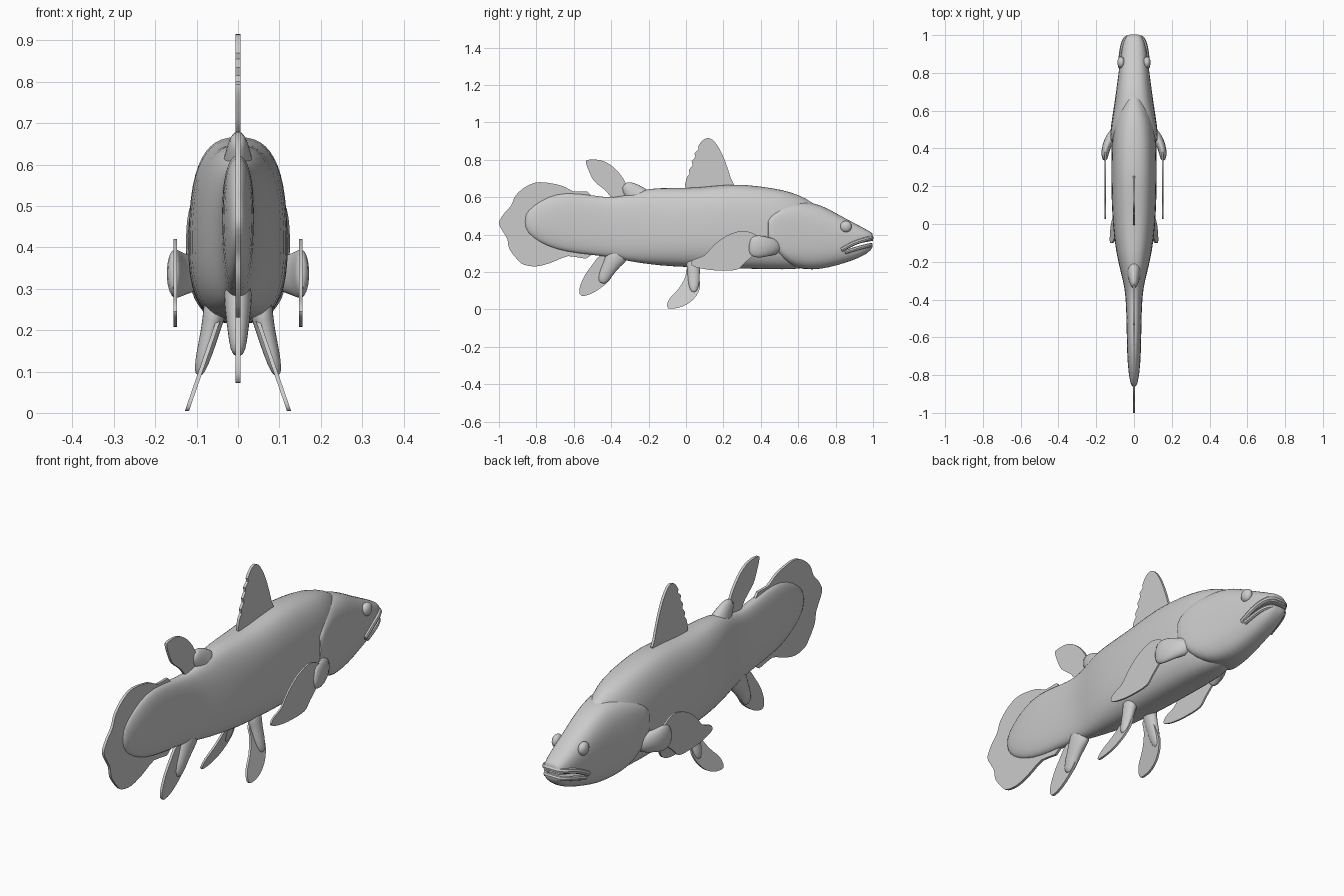
import bpy, bmesh, math
from mathutils import Vector, Matrix

if "Cube" in bpy.data.objects:
    bpy.data.objects.remove(bpy.data.objects["Cube"])


def finish(name, bm, mirror=False, smooth=0):
    bmesh.ops.recalc_face_normals(bm, faces=bm.faces)
    me = bpy.data.meshes.new(name)
    bm.to_mesh(me)
    bm.free()
    ob = bpy.data.objects.new(name, me)
    bpy.context.collection.objects.link(ob)
    if smooth:
        ob.modifiers.new("Subdivision", 'SUBSURF').levels = smooth
    if mirror:
        ob.modifiers.new("Mirror", 'MIRROR').use_mirror_merge = False
    return ob


def loft(name, rings, n=20, straight=False, mirror=False, smooth=1):
    """rings: (x, y, z, radius across path, half width in x, squareness, lower-half widening)"""
    bm = bmesh.new()
    loops = []
    for i, (x, y, z, r, w, p, skew) in enumerate(rings):
        a, b = rings[max(i - 1, 0)], rings[min(i + 1, len(rings) - 1)]
        d = Vector((0, 1, 0)) if straight else Vector((b[0] - a[0], b[1] - a[1], b[2] - a[2])).normalized()
        up = Vector((1, 0, 0)).cross(d).normalized()
        side = d.cross(up)
        loop = []
        for k in range(n):
            t = 2 * math.pi * k / n
            c, s = math.cos(t), math.sin(t)
            c = math.copysign(abs(c) ** (2 / p), c)
            s = math.copysign(abs(s) ** (2 / p), s)
            loop.append(bm.verts.new(Vector((x, y, z)) + side * c * w * (1 - skew * s) + up * s * r))
        loops.append(loop)
    for A, B in zip(loops, loops[1:]):
        for k in range(n):
            bm.faces.new((A[k], A[(k + 1) % n], B[(k + 1) % n], B[k]))
    bm.faces.new(loops[0])
    bm.faces.new(loops[-1])
    return finish(name, bm, mirror, smooth)


def trunk(name, rows):
    """rows: (y, top, bottom, half width, squareness, skew)"""
    return loft(name, [(0, y, (t + b) / 2, (t - b) / 2, w, p, k) for y, t, b, w, p, k in rows],
                24, straight=True)


def fin(name, pts, place=lambda z: 0, t=0.006, mirror=False, steps=3):
    """flat plate from a rounded (y, z) outline; place gives x for each z"""
    n, out = len(pts), []
    for i in range(n):
        p0, p1, p2, p3 = (Vector(pts[(i + j) % n]) for j in (-1, 0, 1, 2))
        for s in range(steps):
            u = s / steps
            out.append(0.5 * (2 * p1 + (p2 - p0) * u + (2 * p0 - 5 * p1 + 4 * p2 - p3) * u * u
                              + (3 * p1 - p0 - 3 * p2 + p3) * u ** 3))
    bm = bmesh.new()
    L = [bm.verts.new((place(z) - t, y, z)) for y, z in out]
    R = [bm.verts.new((place(z) + t, y, z)) for y, z in out]
    bm.faces.new(L)
    bm.faces.new(R)
    for i in range(len(L)):
        j = (i + 1) % len(L)
        bm.faces.new((L[i], L[j], R[j], R[i]))
    return finish(name, bm, mirror)


# Body with the fleshy tail
trunk("body", [
    (-.865, .51, .43, .012, 2, 0), (-.82, .555, .38, .025, 2, 0), (-.74, .605, .335, .034, 2.3, 0),
    (-.64, .63, .305, .038, 2.5, 0), (-.5, .61, .29, .04, 2.6, 0), (-.38, .595, .275, .044, 2.6, 0),
    (-.3, .62, .255, .058, 2.6, 0), (-.2, .65, .24, .085, 2.6, .05), (-.08, .65, .228, .106, 2.6, .06),
    (.08, .652, .222, .118, 2.7, .06), (.24, .675, .218, .121, 2.7, .07), (.4, .66, .214, .12, 2.7, .07),
    (.52, .64, .212, .113, 2.6, .07), (.6, .615, .214, .094, 2.4, .06), (.68, .575, .23, .06, 2, 0),
    (.75, .5, .3, .03, 2, 0)])

# Head with rounded gill covers, mouth cut out
head = trunk("head", [
    (.428, .47, .385, .124, 5, 0), (.45, .51, .35, .127, 5, .02), (.5, .55, .28, .124, 4.5, .04),
    (.56, .573, .23, .116, 3.8, .05), (.63, .58, .211, .105, 3, .05), (.72, .562, .213, .093, 2.8, .04),
    (.81, .51, .235, .081, 2.6, 0), (.9, .462, .264, .07, 2.6, -.03), (.96, .43, .292, .058, 2.6, -.03),
    (.99, .413, .318, .046, 2.6, 0), (1.0, .405, .335, .036, 2.5, 0)])
cut = fin("mouth_cutter", [(.84, .316), (.92, .352), (1.03, .372), (1.03, .35), (.92, .333)], t=.2, steps=1)
cut.hide_render = True
mod = head.modifiers.new("Mouth", 'BOOLEAN')
mod.operation = 'DIFFERENCE'
mod.object = cut
mod.solver = 'EXACT'


# Lips follow the jaw edges around the snout
def lip(name, pts, r):
    cu = bpy.data.curves.new(name, 'CURVE')
    cu.dimensions = '3D'
    cu.bevel_depth, cu.bevel_resolution, cu.resolution_u = r, 2, 4
    cu.use_fill_caps = True
    path = pts + [(-x, y, z) for x, y, z in reversed(pts)]
    sp = cu.splines.new('NURBS')
    sp.points.add(len(path) - 1)
    sp.use_endpoint_u = True
    sp.order_u = 3
    for p, co in zip(sp.points, path):
        p.co = (*co, 1)
    ob = bpy.data.objects.new(name, cu)
    bpy.context.collection.objects.link(ob)


lip("upper_lip", [(.074, .83, .318), (.07, .89, .352), (.06, .95, .372), (.045, .985, .38), (.02, .992, .382)], .012)
lip("lower_lip", [(.072, .85, .306), (.066, .91, .325), (.054, .96, .338), (.036, .985, .343), (.015, .988, .345)], .011)

# Eyes
bm = bmesh.new()
bmesh.ops.create_uvsphere(bm, u_segments=20, v_segments=12, radius=.031,
                          matrix=Matrix.Translation((.068, .855, .443)) @ Matrix.Diagonal((.65, 1, 1, 1)))
finish("eye", bm, mirror=True)

# Unpaired fins
fin("front_dorsal_fin", [
    (.25, .65), (.24, .70), (.21, .79), (.175, .865), (.14, .908), (.11, .915), (.085, .90), (.065, .87),
    (.068, .855), (.045, .835), (.05, .815), (.03, .79), (.036, .77), (.015, .745), (.02, .725), (.002, .70),
    (.003, .63), (.12, .62)], steps=2)
fin("rear_dorsal_fin", [
    (-.29, .6), (-.38, .585), (-.43, .635), (-.49, .685), (-.515, .73), (-.535, .785), (-.52, .80),
    (-.455, .797), (-.4, .77), (-.35, .72), (-.32, .67)])
fin("tail_fin", [
    (-.5, .6), (-.6, .63), (-.67, .663), (-.78, .68), (-.85, .66), (-.91, .61), (-.935, .555), (-.975, .51),
    (-1, .46), (-.975, .41), (-.955, .375), (-.945, .325), (-.905, .27), (-.87, .24), (-.8, .23),
    (-.72, .25), (-.63, .285), (-.5, .295)])
fin("anal_fin", [
    (-.4, .28), (-.46, .285), (-.5, .24), (-.545, .175), (-.57, .11), (-.56, .073), (-.51, .082),
    (-.455, .115), (-.41, .155), (-.39, .2)])

# Fleshy lobes of the unpaired fins
loft("rear_dorsal_lobe", [(0, -.22, .57, .07, .05, 2, 0), (0, -.265, .61, .06, .035, 2, 0),
                          (0, -.305, .645, .045, .026, 2, 0), (0, -.335, .668, .02, .014, 2, 0)], 12)
loft("anal_lobe", [(0, -.35, .32, .08, .04, 2, 0), (0, -.395, .25, .045, .033, 2, 0),
                   (0, -.43, .19, .038, .025, 2, 0), (0, -.445, .155, .03, .02, 2, 0),
                   (0, -.45, .138, .014, .01, 2, 0)], 12)

# Paired pelvic fins, splayed outward
fin("pelvic_fin", [
    (.05, .225), (.005, .215), (-.005, .17), (-.04, .11), (-.09, .055), (-.1, .012), (-.075, .004), (-.02, .015),
    (.03, .045), (.065, .09), (.075, .14)], lambda z: .125 - z * .345, .005, True)
loft("pelvic_lobe", [(.05, .04, .28, .05, .035, 2, 0), (.06, .04, .225, .034, .026, 2, 0),
                     (.074, .042, .17, .034, .022, 2, 0), (.088, .042, .12, .028, .018, 2, 0),
                     (.096, .042, .088, .012, .009, 2, 0)], 12, mirror=True)

# Paired pectoral fins
fin("pectoral_fin", [
    (.4, .37), (.36, .405), (.3, .42), (.22, .395), (.15, .345), (.1, .29), (.04, .265), (.03, .235),
    (.1, .215), (.18, .208), (.27, .212), (.31, .245), (.38, .31)], lambda z: .152, .004, True)
loft("pectoral_lobe", [(.09, .5, .335, .04, .03, 2, 0), (.125, .455, .335, .048, .028, 2, 0),
                       (.147, .41, .335, .06, .024, 2, 0), (.155, .365, .337, .063, .02, 2, 0),
                       (.154, .335, .34, .04, .012, 2, 0)], 14, mirror=True)

# Apply modifiers, then smooth shading with crisp edges
bpy.ops.object.select_all(action='DESELECT')
for ob in [o for o in bpy.data.objects if o != cut]:
    ob.select_set(True)
    bpy.context.view_layer.objects.active = ob
bpy.ops.object.convert(target='MESH')
bpy.ops.object.shade_smooth_by_angle(angle=math.radians(40))
bpy.data.objects.remove(cut)
